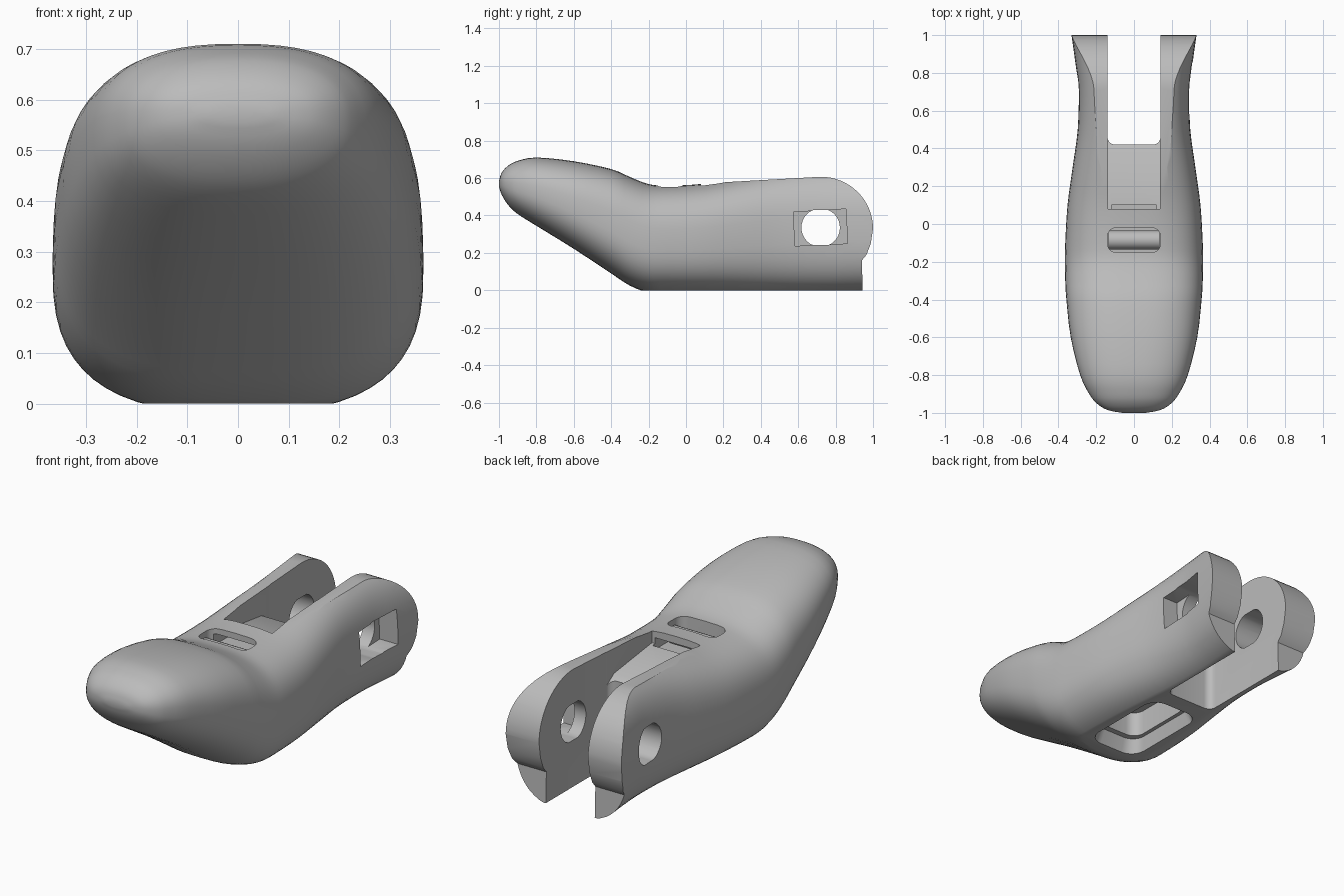
import bpy, bmesh, math
from mathutils import Matrix, Vector

cube = bpy.data.objects.get("Cube")
if cube:
    bpy.data.objects.remove(cube)

grey = bpy.data.materials.new("mid grey")
grey.use_nodes = True
GREY = (0.5, 0.5, 0.5, 1)
grey.diffuse_color = GREY
grey.node_tree.nodes["Principled BSDF"].inputs["Base Color"].default_value = GREY


def finish(bm, name):
    bmesh.ops.recalc_face_normals(bm, faces=bm.faces)
    mesh = bpy.data.meshes.new(name)
    bm.to_mesh(mesh)
    bm.free()
    mesh.materials.append(grey)
    obj = bpy.data.objects.new(name, mesh)
    bpy.context.collection.objects.link(obj)
    return obj


def prism(name, points, x0, x1):
    """Extrude a (y, z) outline along x."""
    bm = bmesh.new()
    face = bm.faces.new([bm.verts.new((x0, y, z)) for y, z in points])
    ext = bmesh.ops.extrude_face_region(bm, geom=[face], use_keep_orig=True)
    moved = [v for v in ext["geom"] if isinstance(v, bmesh.types.BMVert)]
    bmesh.ops.translate(bm, verts=moved, vec=(x1 - x0, 0, 0))
    return finish(bm, name)


def rounded_block(name, x, y0, y1, z0, z1, radius, flare=1.0):
    """Upright block with rounded corners; flare scales the bottom outline."""
    bm = bmesh.new()
    rings = []
    for z, s in ((z0, flare), (z1, 1.0)):
        ring = []
        for k, (sx, sy) in enumerate(((1, 1), (-1, 1), (-1, -1), (1, -1))):
            cx, cy = sx * (x - radius), sy * ((y1 - y0) / 2 - radius)
            for i in range(7):
                a = (k + i / 6) * math.pi / 2
                ring.append(bm.verts.new(((cx + radius * math.cos(a)) * s,
                            (y0 + y1) / 2 + (cy + radius * math.sin(a)) * s, z)))
        rings.append(ring)
    n = len(rings[0])
    for i in range(n):
        j = (i + 1) % n
        bm.faces.new((rings[0][i], rings[0][j], rings[1][j], rings[1][i]))
    bm.faces.new(rings[0])
    bm.faces.new(rings[1])
    return finish(bm, name)


def boolean(target, cutter, operation="DIFFERENCE"):
    mod = target.modifiers.new(cutter.name, "BOOLEAN")
    mod.operation = operation
    mod.solver = "EXACT"
    mod.object = cutter
    bpy.context.view_layer.objects.active = target
    bpy.ops.object.modifier_apply(modifier=mod.name)
    bpy.data.objects.remove(cutter)


# Body stations: y, top, bottom, half width
stations = [Vector(s) for s in (
    (-1, .585, .555, .06), (-.985, .63, .51, .14), (-.95, .667, .455, .197),
    (-.9, .692, .408, .237), (-.8, .71, .345, .285), (-.6, .69, .222, .335),
    (-.4, .648, .09, .358), (-.3, .606, .025, .364), (-.2, .568, -.012, .366),
    (-.1, .56, -.018, .364), (.1, .57, -.018, .352), (.3, .605, -.018, .325),
    (.5, .64, -.018, .298), (.7, .665, -.018, .294), (.85, .67, -.018, .31),
    (1.05, .67, -.018, .338))]


def spline(p0, p1, p2, p3, t):
    return 0.5 * (2 * p1 + (p2 - p0) * t + (2 * p0 - 5 * p1 + 4 * p2 - p3) * t * t
                  + (3 * p1 - p0 - 3 * p2 + p3) * t ** 3)


path, last = [], len(stations) - 1
for i in range(last):
    quad = [stations[min(max(i + k, 0), last)] for k in (-1, 0, 1, 2)]
    path += [spline(*quad, t / 3) for t in range(3)]
path.append(stations[last])

# Fingertip-shaped body, lofted from superellipse sections
SIDES = 56
bm = bmesh.new()
rings = []
for y, top, bottom, half in path:
    power = 2 / (2.35 + 0.4 * min(max((y + 1) / 0.7, 0), 1))
    ring = []
    for k in range(SIDES):
        a = 2 * math.pi * k / SIDES
        c, s = math.cos(a), math.sin(a)
        ring.append(bm.verts.new((
            half * math.copysign(abs(c) ** power, c), y,
            (top + bottom) / 2 + (top - bottom) / 2 * math.copysign(abs(s) ** power, s))))
    rings.append(ring)
for a, b in zip(rings, rings[1:]):
    for k in range(SIDES):
        j = (k + 1) % SIDES
        bm.faces.new((a[k], a[j], b[j], b[k]))
bm.faces.new(rings[0])
bm.faces.new(rings[-1])
body = finish(bm, "finger_body")

# Side outline trims the flat top, flat base and round hinge end
PIVOT_Y, PIVOT_Z = .72, .33
outline = [(-1.2, 0), (.945, 0), (.94, .16), (.965, .19), (.988, .25)]
for i in range(17):
    a = math.pi / 2 * i / 16
    outline.append((PIVOT_Y + .28 * math.cos(a), PIVOT_Z + .277 * math.sin(a)))
outline += [(.1, .572), (-.05, .58), (-.2, .8), (-1.2, .8)]
boolean(body, prism("side_outline", outline, -.6, .6), "INTERSECT")

# Gap between the two hinge arms
boolean(body, rounded_block("hinge_gap", .14, .42, 1.4, -.2, .9, .04))
# Top pocket with a gently sloping floor, open to the hinge gap
boolean(body, prism("top_pocket", [(.08, .5), (.39, .46), (.45, .42), (.45, .9), (.08, .9)], -.138, .138))
# Cord slot and the tunnel joining it to the pocket
boolean(body, rounded_block("cord_slot", .14, -.15, -.02, .43, .9, .045))
boolean(body, prism("cord_tunnel", [(-.08, .47), (.1, .47), (.1, .53), (-.08, .53)], -.12, .12))
# Recess underneath: flared mouth and deeper slot
boolean(body, rounded_block("base_mouth", .13, -.15, .3, -.02, .07, .07, 1.15))
boolean(body, rounded_block("base_slot", .11, -.12, .27, -.1, .2, .06))

# Pin hole through both arms, with flattened top and bottom
hole = []
for i in range(32):
    a = 2 * math.pi * i / 32
    hole.append((PIVOT_Y + .103 * math.cos(a), .335 + max(-.094, min(.094, .103 * math.sin(a)))))
boolean(body, prism("pin_hole", hole, -.6, .6))
# Slightly tilted square nut recess on the left arm
nut = [(.583, .237), (.864, .25), (.855, .435), (.574, .418)]
boolean(body, prism("nut_recess", nut, .205, .6))

# Cord bar inside the slot
bm = bmesh.new()
bmesh.ops.create_cone(bm, cap_ends=True, segments=24, radius1=.05, radius2=.05, depth=.27)
bmesh.ops.rotate(bm, verts=bm.verts, matrix=Matrix.Rotation(math.pi / 2, 3, "Y"))
bmesh.ops.translate(bm, verts=bm.verts, vec=(0, -.085, .475))
bar = finish(bm, "cord_bar")

for obj in (body, bar):
    bpy.ops.object.select_all(action="DESELECT")
    obj.select_set(True)
    bpy.context.view_layer.objects.active = obj
    bpy.ops.object.shade_smooth_by_angle(angle=math.radians(32))
